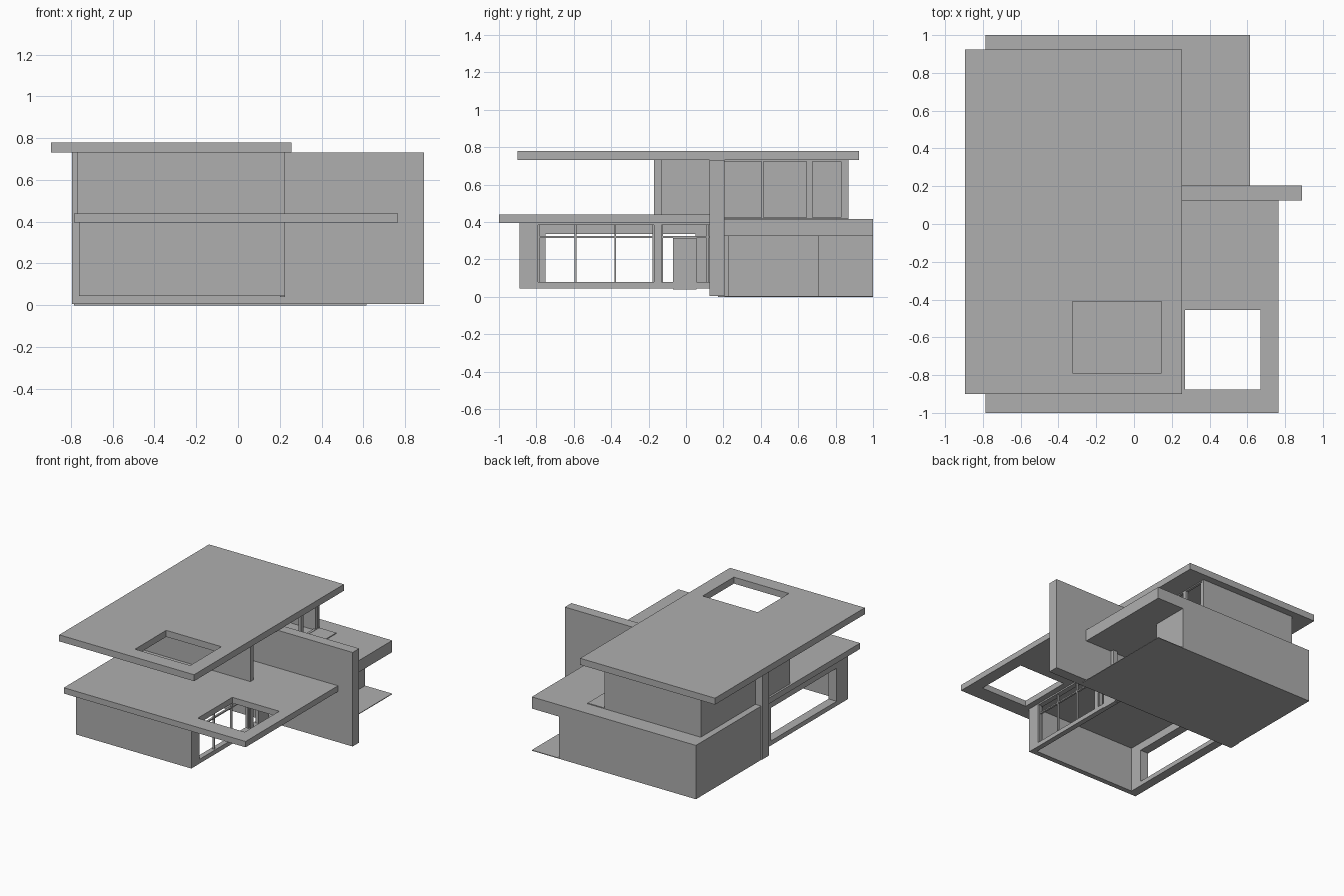
import bpy, bmesh

if "Cube" in bpy.data.objects:
    bpy.data.objects.remove(bpy.data.objects["Cube"])

concrete = bpy.data.materials.new("pale_grey")
concrete.diffuse_color = (0.43, 0.43, 0.43, 1)
concrete.use_nodes = True
concrete.node_tree.nodes["Principled BSDF"].inputs["Base Color"].default_value = concrete.diffuse_color


def finish(name, bm):
    bmesh.ops.recalc_face_normals(bm, faces=bm.faces)
    mesh = bpy.data.meshes.new(name)
    bm.to_mesh(mesh)
    bm.free()
    mesh.materials.append(concrete)
    ob = bpy.data.objects.new(name, mesh)
    bpy.context.collection.objects.link(ob)
    return ob


def box(name, x, y, z):
    """Box from (low, high) ranges."""
    bm = bmesh.new()
    bmesh.ops.create_cube(bm, size=1)
    for v in bm.verts:
        v.co = [r[0] + (c + 0.5) * (r[1] - r[0]) for c, r in zip(v.co, (x, y, z))]
    return finish(name, bm)


def frame(name, axis, depth, u, v, hole_u, hole_v):
    """Slab with a rectangular hole; axis is the thickness direction."""
    def ring(bm, us, vs, d):
        pts = [(us[0], vs[0]), (us[1], vs[0]), (us[1], vs[1]), (us[0], vs[1])]
        out = []
        for p in pts:
            co = list(p)
            co.insert(axis, d)
            out.append(bm.verts.new(co))
        return out

    bm = bmesh.new()
    o0, o1 = (ring(bm, u, v, d) for d in depth)
    i0, i1 = (ring(bm, hole_u, hole_v, d) for d in depth)
    for a, b in ((o0, i0), (i0, i1), (i1, o1), (o1, o0)):
        for k in range(4):
            n = (k + 1) % 4
            bm.faces.new((a[k], a[n], b[n], b[k]))
    return finish(name, bm)


# roofs with skylight openings
frame("upper_roof", 2, (0.73, 0.78), (-0.895, 0.255), (-0.9, 0.925),
      (-0.325, 0.145), (-0.79, -0.41))
frame("lower_roof", 2, (0.395, 0.44), (-0.785, 0.765), (-1.0, 0.125),
      (0.27, 0.67), (-0.875, -0.455))

# long wall dividing front and back
box("cross_wall", (-0.795, 0.89), (0.125, 0.205), (0.005, 0.73))

# front pavilion, open underneath
box("pavilion_front_wall", (-0.76, 0.225), (-0.89, -0.85), (0.045, 0.395))
frame("pavilion_left_wall", 0, (-0.76, -0.69), (-0.85, 0.125), (0.045, 0.395),
      (-0.75, 0.05), (0.08, 0.335))
box("pavilion_right_pier", (0.185, 0.225), (-0.85, -0.79), (0.045, 0.395))
box("pavilion_right_sill", (0.185, 0.225), (-0.79, 0.125), (0.045, 0.078))
box("pavilion_right_header", (0.185, 0.225), (-0.79, 0.125), (0.384, 0.395))
box("pavilion_right_post", (0.185, 0.225), (-0.17, -0.13), (0.078, 0.384))
box("pavilion_transom", (0.2, 0.215), (-0.79, 0.125), (0.314, 0.324))
for i, y in enumerate((-0.787, -0.59, -0.378, -0.173, -0.128, 0.115)):
    box(f"pavilion_mullion_{i}", (0.2, 0.215), (y - 0.005, y + 0.005), (0.078, 0.384))
box("pavilion_door", (0.2, 0.225), (-0.07, 0.055), (0.04, 0.314))

# upper front room
box("upper_front_wall", (-0.77, 0.225), (-0.17, -0.13), (0.44, 0.73))
box("upper_front_left_wall", (-0.77, -0.73), (-0.13, 0.125), (0.44, 0.73))

# rear ground slab and garage
box("ground_slab", (-0.785, 0.615), (0.17, 1.0), (0, 0.005))
box("garage_back_wall", (-0.785, 0.385), (0.96, 1.0), (0.005, 0.325))
box("garage_left_wall", (-0.785, -0.745), (0.205, 0.96), (0.005, 0.325))
box("garage_right_wall", (0.345, 0.385), (0.705, 0.96), (0.005, 0.325))
box("garage_jamb", (0.345, 0.385), (0.205, 0.23), (0.005, 0.325))
box("garage_roof", (-0.785, 0.615), (0.205, 1.0), (0.325, 0.415))

# upper rear room with a window wall on the right
box("upper_back_wall", (-0.735, 0.08), (0.83, 0.87), (0.415, 0.73))
box("upper_back_left_wall", (-0.735, -0.695), (0.205, 0.83), (0.415, 0.73))
box("terrace_plate", (0.08, 0.23), (0.205, 0.87), (0.415, 0.421))
for i, (y0, y1) in enumerate(((0.404, 0.414), (0.645, 0.675), (0.855, 0.87))):
    box(f"upper_window_post_{i}", (0.065, 0.085), (y0, y1), (0.415, 0.73))
for name, z in (("bottom", (0.415, 0.423)), ("top", (0.722, 0.73))):
    box(f"upper_window_{name}_rail", (0.065, 0.085), (0.205, 0.87), z)
